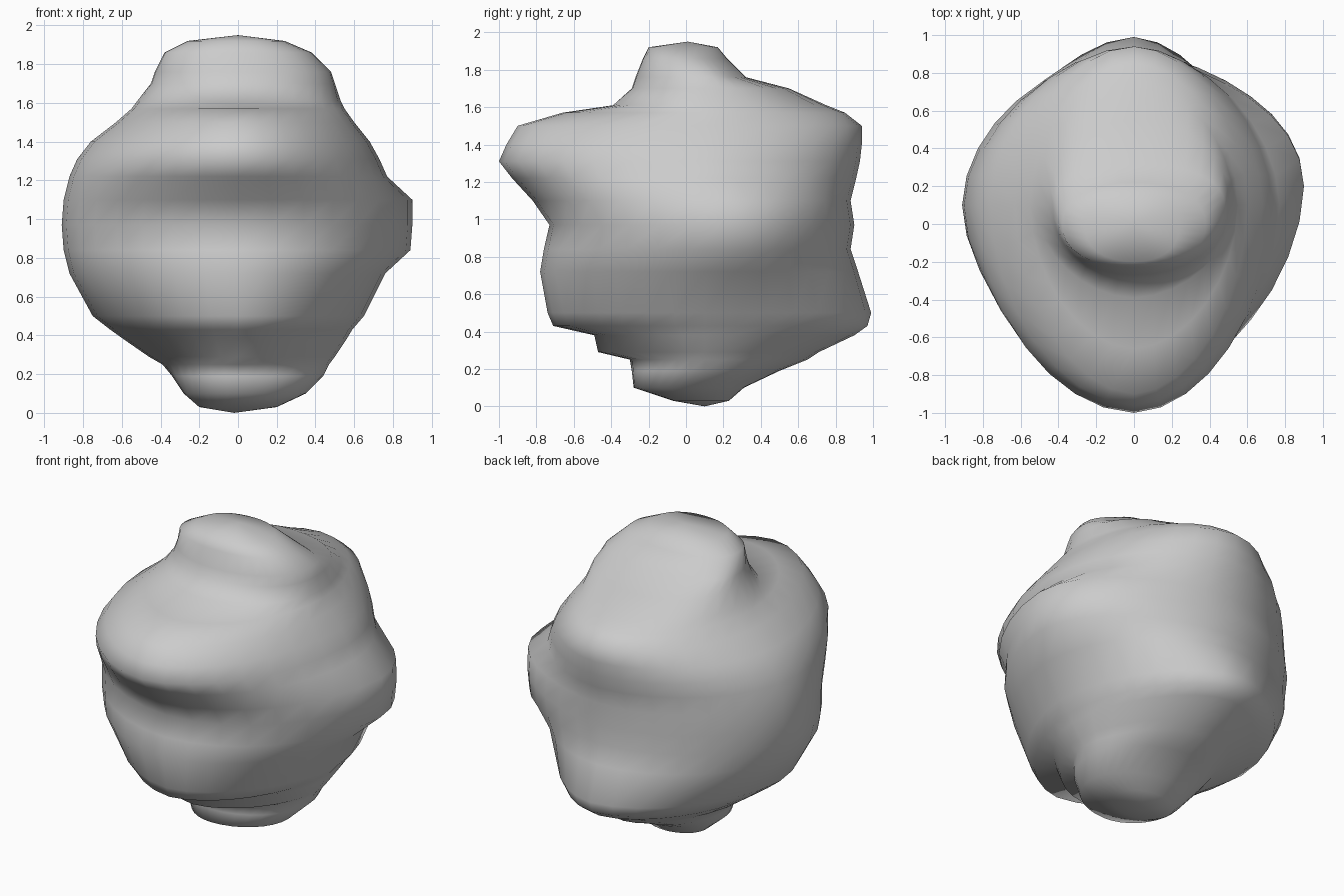
import bpy, bmesh, math

if "Cube" in bpy.data.objects:
    bpy.data.objects.remove(bpy.data.objects["Cube"])

SIDES = 32
# height, left x, right x, front y, back y
SECTIONS = [
    (0.03, -.20, .20, -.07, .23), (0.10, -.28, .35, -.28, .31),
    (0.19, -.34, .44, -.29, .50), (0.25, -.39, .47, -.30, .65),
    (0.29, -.46, .50, -.47, .71), (0.38, -.59, .56, -.49, .90),
    (0.43, -.66, .59, -.71, .97), (0.50, -.75, .65, -.74, .99),
    (0.72, -.87, .76, -.78, .92), (0.84, -.90, .89, -.76, .88),
    (0.97, -.91, .90, -.73, .90), (1.10, -.90, .90, -.82, .88),
    (1.22, -.87, .77, -.93, .91), (1.31, -.83, .73, -1.0, .93),
    (1.40, -.76, .68, -.96, .94), (1.50, -.63, .60, -.90, .94),
    (1.57, -.55, .55, -.66, .85), (1.61, -.52, .53, -.39, .75),
    (1.70, -.45, .50, -.29, .55), (1.76, -.43, .48, -.27, .32),
    (1.86, -.38, .38, -.23, .22), (1.92, -.26, .24, -.20, .17),
]


def ring(bm, z, left, right, front, back):
    """One rounded outline with separate reach on each side."""
    cy = (front + back) / 2 if z < .12 or z > 1.8 else .1
    power = 2.2 if z > 1.65 else 2.0 if z < .2 else 1.75 if z < .6 else 1.85
    verts = []
    for i in range(SIDES):
        a = 2 * math.pi * i / SIDES
        c, s = math.cos(a), math.sin(a)
        r = (abs(c) ** power + abs(s) ** power) ** (-1 / power)
        x = r * c * (right if c > 0 else -left)
        y = cy + r * s * ((back - cy) if s > 0 else (cy - front))
        # the right bulge sits a little further back
        if c > 0 and .8 < z < 1.15:
            y += .1 * c ** 4
        verts.append(bm.verts.new((x, y, z)))
    return verts


# Lumpy boulder body lofted through its outlines
bm = bmesh.new()
rings = [ring(bm, *s) for s in SECTIONS]
for lower, upper in zip(rings, rings[1:]):
    for i in range(SIDES):
        j = (i + 1) % SIDES
        bm.faces.new((lower[i], lower[j], upper[j], upper[i]))

# Closing tips
for loop, tip in ((rings[0], (-.02, .1, 0)), (rings[-1], (0, .01, 1.95))):
    v = bm.verts.new(tip)
    for i in range(SIDES):
        bm.faces.new((loop[i], loop[(i + 1) % SIDES], v))

bmesh.ops.recalc_face_normals(bm, faces=bm.faces)
mesh = bpy.data.meshes.new("boulder")
bm.to_mesh(mesh)
bm.free()
for p in mesh.polygons:
    p.use_smooth = True
boulder = bpy.data.objects.new("boulder", mesh)
bpy.context.collection.objects.link(boulder)
